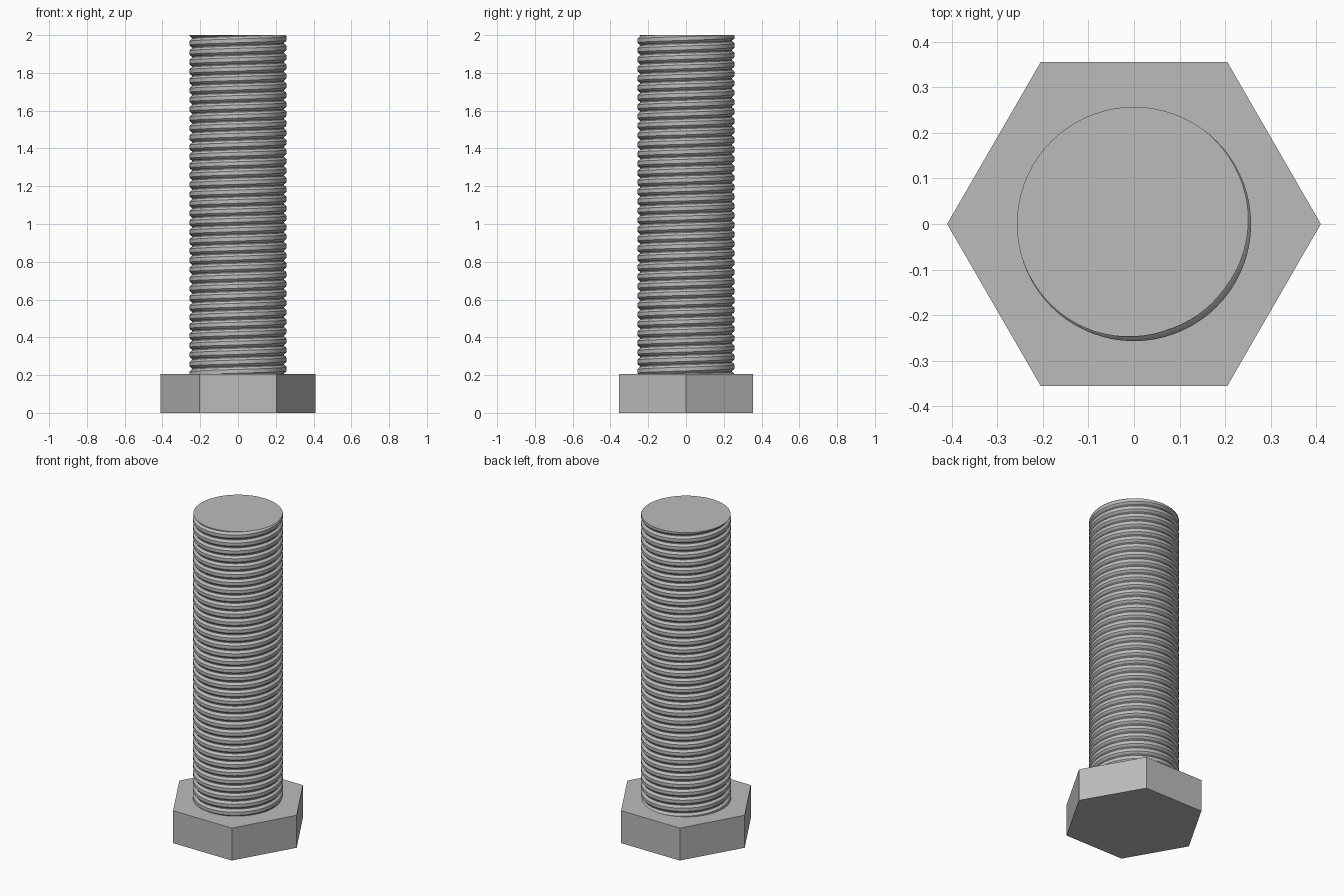
import bpy, bmesh
from math import pi, cos, sin

cube = bpy.data.objects.get("Cube")
if cube:
    bpy.data.objects.remove(cube, do_unlink=True)

HEAD_TOP, TOP = 0.205, 2.0
PITCH, SEGMENTS = 0.05, 72
# Thread section over one pitch: (radius, fraction of pitch)
SECTION = [(0.244, 0.0), (0.244, 0.1), (0.252, 0.22), (0.257, 0.35),
           (0.257, 0.75), (0.252, 0.88)]

steel = bpy.data.materials.new("steel_grey")
steel.use_nodes = True
GREY = (0.5, 0.5, 0.5, 1.0)
steel.diffuse_color = GREY
steel.node_tree.nodes["Principled BSDF"].inputs["Base Color"].default_value = GREY


def add_object(name, bm):
    bmesh.ops.recalc_face_normals(bm, faces=bm.faces[:])
    mesh = bpy.data.meshes.new(name)
    bm.to_mesh(mesh)
    bm.free()
    mesh.materials.append(steel)
    obj = bpy.data.objects.new(name, mesh)
    bpy.context.collection.objects.link(obj)
    return obj


# Hexagonal head, corners on the x axis
bm = bmesh.new()
ring = [bm.verts.new((0.41 * cos(k * pi / 3), 0.41 * sin(k * pi / 3), 0)) for k in range(6)]
base = bm.faces.new(ring)
side = bmesh.ops.extrude_face_region(bm, geom=[base])["geom"]
bmesh.ops.translate(bm, verts=[v for v in side if isinstance(v, bmesh.types.BMVert)],
                    vec=(0, 0, HEAD_TOP))
add_object("hex_head", bm)

# Threaded shank: sweep the section up a right-handed helix
bm = bmesh.new()
turns = int((TOP - HEAD_TOP) / PITCH) + 5
rows = []
for i in range(turns * SEGMENTS + 1):
    a = 2 * pi * i / SEGMENTS
    z0 = HEAD_TOP - 2 * PITCH + PITCH * i / SEGMENTS
    rows.append([bm.verts.new((r * cos(a), r * sin(a), z0 + f * PITCH)) for r, f in SECTION])
for i in range(len(rows) - 1):
    low, high = rows[i], rows[i + 1]
    if i + 1 + SEGMENTS < len(rows):  # join each turn to the one above
        low = low + [rows[i + SEGMENTS][0]]
        high = high + [rows[i + 1 + SEGMENTS][0]]
    for j in range(len(low) - 1):
        bm.faces.new((low[j], high[j], high[j + 1], low[j + 1]))

# Trim the helix flat at both ends and cap the tip
for height, direction in ((HEAD_TOP - 0.01, -1), (TOP, 1)):
    bmesh.ops.bisect_plane(bm, geom=bm.verts[:] + bm.edges[:] + bm.faces[:], dist=1e-6,
                           plane_co=(0, 0, height), plane_no=(0, 0, direction),
                           clear_outer=True)
    rim = [e for e in bm.edges if e.is_boundary and
           all(abs(v.co.z - height) < 1e-4 for v in e.verts)]
    bmesh.ops.contextual_create(bm, geom=rim)
shank = add_object("threaded_shank", bm)

bpy.ops.object.select_all(action="DESELECT")
shank.select_set(True)
bpy.context.view_layer.objects.active = shank
bpy.ops.object.shade_smooth_by_angle(angle=0.6)
